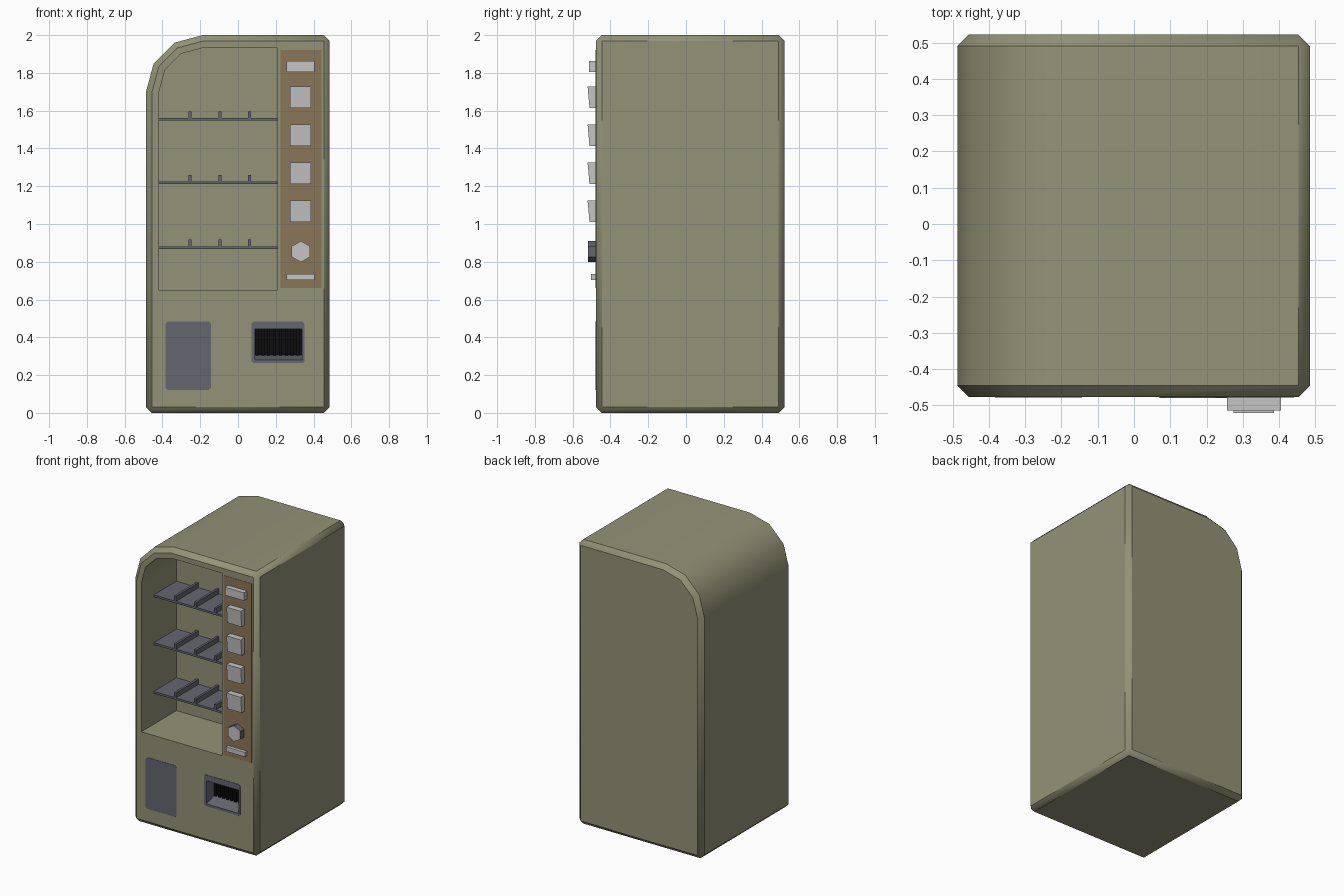
import bpy, bmesh, math

if "Cube" in bpy.data.objects:
    bpy.data.objects.remove(bpy.data.objects["Cube"])

FRONT, BACK = -0.477, 0.522


def material(name, col):
    m = bpy.data.materials.new(name)
    m.diffuse_color = (*col, 1)
    m.use_nodes = True
    m.node_tree.nodes["Principled BSDF"].inputs["Base Color"].default_value = m.diffuse_color
    return m


OLIVE = material("olive_body", (0.295, 0.29, 0.187))
BROWN = material("brown_panel", (0.255, 0.18, 0.098))
SLATE = material("slate_grey", (0.13, 0.132, 0.162))
LIGHT = material("light_grey", (0.56, 0.56, 0.56))
BLACK = material("black", (0.004, 0.004, 0.004))


def finish(name, bm, *mats):
    me = bpy.data.meshes.new(name)
    bm.to_mesh(me)
    bm.free()
    ob = bpy.data.objects.new(name, me)
    bpy.context.collection.objects.link(ob)
    for m in mats:
        me.materials.append(m)
    return ob


def prism(name, pts, y0, y1, *mats, bevel=0.0):
    """Extrude an x-z outline from y0 to y1; bevel only its sharp edges."""
    bm = bmesh.new()
    f = bm.faces.new([bm.verts.new((x, y0, z)) for x, z in pts])
    ext = bmesh.ops.extrude_face_region(bm, geom=[f])["geom"]
    for v in ext:
        if isinstance(v, bmesh.types.BMVert):
            v.co.y = y1
    bmesh.ops.recalc_face_normals(bm, faces=bm.faces)
    if bevel:
        sharp = [e for e in bm.edges if e.calc_face_angle(0) > math.radians(40)]
        bmesh.ops.bevel(bm, geom=sharp, offset=bevel, segments=1,
                        affect='EDGES', profile=0.5)
    return finish(name, bm, *mats)


def rect(x0, x1, z0, z1, c=0.0):
    if not c:
        return [(x0, z0), (x1, z0), (x1, z1), (x0, z1)]
    return [(x0 + c, z0), (x1 - c, z0), (x1, z0 + c), (x1, z1 - c),
            (x1 - c, z1), (x0 + c, z1), (x0, z1 - c), (x0, z0 + c)]


def arched(x0, x1, z0, z1, r):
    """Rectangle with a three-segment rounded top left corner."""
    arc = [(x0 + r + r * math.cos(math.radians(a)),
            z1 - r + r * math.sin(math.radians(a))) for a in (90, 120, 150, 180)]
    return [(x0, z0), (x1, z0), (x1, z1)] + arc


def cut(ob, *cutters):
    for c in cutters:
        m = ob.modifiers.new("cut", 'BOOLEAN')
        m.operation, m.object, m.solver = 'DIFFERENCE', c, 'EXACT'
    bpy.ops.object.select_all(action='DESELECT')
    ob.select_set(True)
    bpy.context.view_layer.objects.active = ob
    bpy.ops.object.convert(target='MESH')
    for c in cutters:
        bpy.data.objects.remove(c)


# Cabinet with display recess and dispenser hole
body = prism("cabinet", arched(-0.487, 0.485, 0, 2, 0.3), FRONT, BACK, OLIVE, bevel=0.031)
window = prism("window_cutter", arched(-0.418, 0.21, 0.65, 1.933, 0.235), -0.6, -0.087, OLIVE)
hole = prism("tray_cutter", rect(0.086, 0.343, 0.276, 0.447), -0.6, -0.37, OLIVE)
window.hide_render = hole.hide_render = True
cut(body, window, hole)
bpy.ops.object.shade_smooth_by_angle(angle=math.radians(40))

# Shelves with dividers
for i, z in enumerate((1.547, 1.211, 0.868)):
    prism(f"shelf_{i}", rect(-0.417, 0.209, z, z + 0.014), -0.34, -0.088, SLATE)
    for j, x in enumerate((-0.253, -0.095, 0.06)):
        prism(f"shelf_divider_{i}_{j}", rect(x - 0.008, x + 0.008, z + 0.013, z + 0.049),
              -0.34, -0.088, SLATE)

# Control panel
prism("control_panel", rect(0.225, 0.442, 0.66, 1.922), FRONT - 0.002, FRONT + 0.005, BROWN)
prism("display", rect(0.257, 0.406, 1.806, 1.862), -0.514, FRONT, LIGHT)
prism("coin_slot", rect(0.257, 0.406, 0.703, 0.735), -0.503, FRONT, LIGHT)

# Buttons, leaning out at the top
for i in range(4):
    z = 1.672 - 0.2015 * i
    b = prism(f"button_{i}", rect(0.275, 0.386, z - 0.057, z + 0.057), -0.521, FRONT, LIGHT)
    for v in b.data.vertices:
        if v.co.y < -0.5 and v.co.z < z:
            v.co.y = -0.511

# Hexagonal knob, light face on dark sides
knob = prism("knob", [(0.333 + 0.056 * math.sin(k * math.pi / 3),
                       0.854 + 0.056 * math.cos(k * math.pi / 3)) for k in range(6)],
             -0.52, FRONT, SLATE, LIGHT)
for p in knob.data.polygons:
    p.material_index = 1 if p.normal.y < -0.9 else 0

# Lower grille plate and dispenser frame
prism("lower_plate", rect(-0.384, -0.143, 0.122, 0.483, 0.012), FRONT - 0.002, FRONT + 0.003, SLATE)
frame = prism("dispenser_frame", rect(0.071, 0.353, 0.263, 0.483, 0.012),
              FRONT - 0.003, FRONT + 0.003, SLATE)
opening = prism("frame_cutter", rect(0.09, 0.339, 0.28, 0.443), -0.6, -0.4, SLATE)
opening.hide_render = True
cut(frame, opening)

# Dispenser tray: open at the front, floor rising to a black back
bm = bmesh.new()
f = [bm.verts.new((x, FRONT, z)) for x, z in rect(0.09, 0.339, 0.28, 0.443)]
b = [bm.verts.new((x, -0.385, z)) for x, z in rect(0.09, 0.339, 0.307, 0.443)]
for k in range(4):
    n = (k + 1) % 4
    bm.faces.new((f[k], b[k], b[n], f[n]))
bm.faces.new(b).material_index = 1
bmesh.ops.recalc_face_normals(bm, faces=bm.faces)
bmesh.ops.reverse_faces(bm, faces=bm.faces)
tray = finish("dispenser_tray", bm, SLATE, BLACK)

# Black flap strips in front of the tray back
for k in range(8):
    x = 0.09 + 0.249 * k / 8
    prism(f"flap_strip_{k}", rect(x + 0.002, x + 0.018, 0.305, 0.443), -0.397, -0.386, BLACK)
